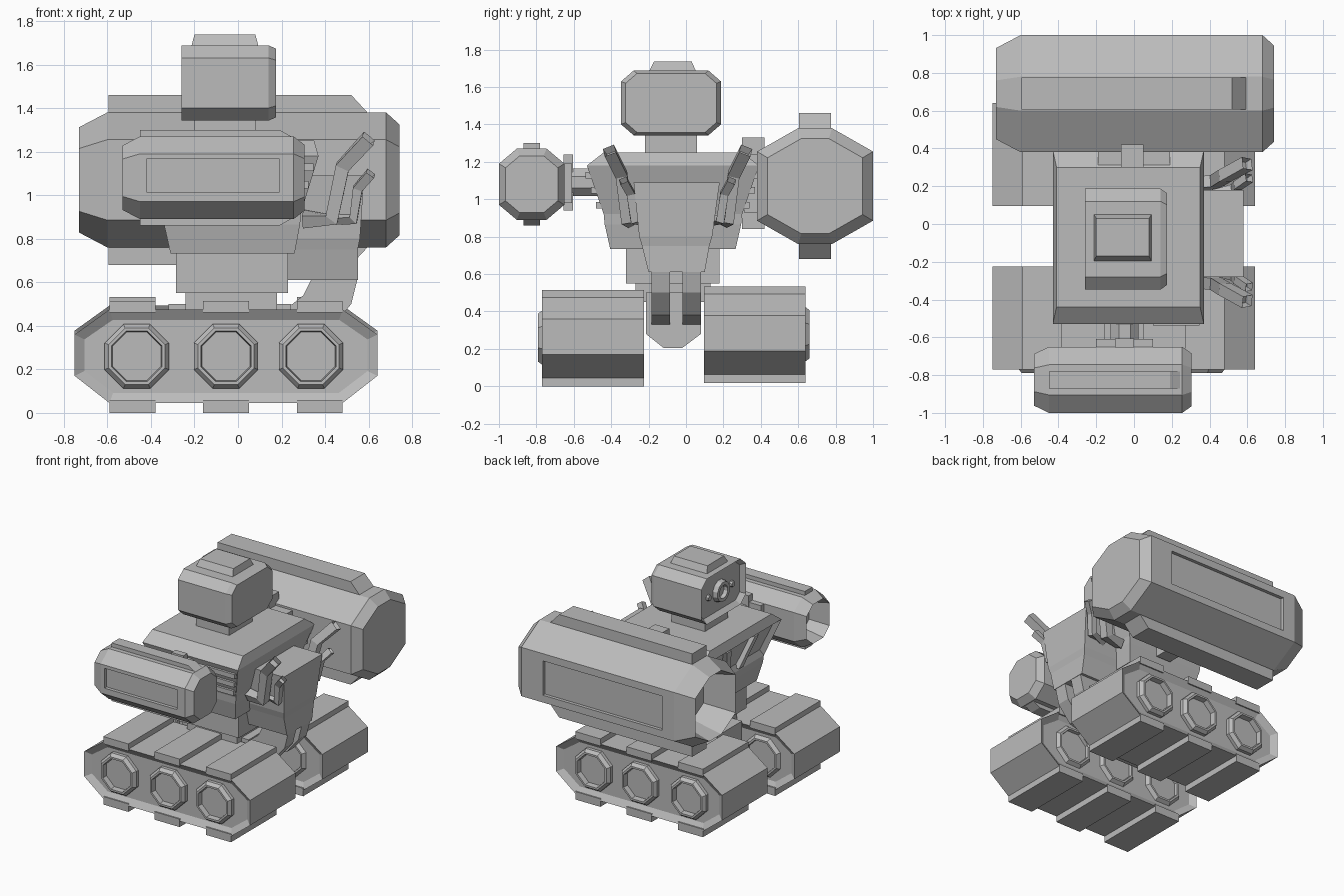
import bpy, bmesh, math
from mathutils import Vector

cube = bpy.data.objects.get("Cube")
if cube:
    bpy.data.objects.remove(cube, do_unlink=True)

grey = bpy.data.materials.new("plain_grey")
grey.use_nodes = True
tone = (0.5, 0.5, 0.5, 1)
grey.diffuse_color = tone
grey.node_tree.nodes["Principled BSDF"].inputs["Base Color"].default_value = tone


def loft(name, rings):
    """Skin rings of equal length and cap both ends."""
    bm = bmesh.new()
    rows = [[bm.verts.new(p) for p in r] for r in rings]
    n = len(rows[0])
    for a, b in zip(rows, rows[1:]):
        for i in range(n):
            j = (i + 1) % n
            bm.faces.new((a[i], a[j], b[j], b[i]))
    bm.faces.new(rows[0])
    bm.faces.new(rows[-1])
    bmesh.ops.recalc_face_normals(bm, faces=bm.faces)
    me = bpy.data.meshes.new(name)
    bm.to_mesh(me)
    bm.free()
    me.materials.append(grey)
    ob = bpy.data.objects.new(name, me)
    bpy.context.collection.objects.link(ob)
    return ob


def rect(x0, x1, y0, y1, z):
    return [(x0, y0, z), (x1, y0, z), (x1, y1, z), (x0, y1, z)]


def stack(name, *levels):
    return loft(name, [rect(*v) for v in levels])


def box(name, x0, x1, y0, y1, z0, z1):
    return stack(name, (x0, x1, y0, y1, z0), (x0, x1, y0, y1, z1))


def octagon(x, y, z, ry, rz, fy, fz, s=1):
    pts = [(ry, fz), (fy, rz), (-fy, rz), (-ry, fz),
           (-ry, -fz), (-fy, -rz), (fy, -rz), (ry, -fz)]
    return [(x, y + s * a, z + s * b) for a, b in pts]


def lathe(name, profile, sides, axis, c):
    """Turn (radius, offset) pairs about the x or y axis."""
    rings = []
    for r, h in profile:
        ring = []
        for i in range(sides):
            t = math.tau * (i + 0.5) / sides
            u, v = r * math.cos(t), r * math.sin(t)
            ring.append((c[0] + h, c[1] + u, c[2] + v) if axis == "x"
                        else (c[0] + u, c[1] + h, c[2] + v))
        rings.append(ring)
    return loft(name, rings)


def recess(ob, direction, rim, depth):
    """Sink the largest face pointing in a direction."""
    d = Vector(direction).normalized()
    bm = bmesh.new()
    bm.from_mesh(ob.data)
    bm.normal_update()
    face = max((f for f in bm.faces if f.normal.dot(d) > 0.9), key=lambda f: f.calc_area())
    bmesh.ops.inset_individual(bm, faces=[face], thickness=rim, depth=-depth)
    bm.to_mesh(ob.data)
    bm.free()


def cut(ob, cutter):
    mod = ob.modifiers.new("cut", "BOOLEAN")
    mod.operation = "DIFFERENCE"
    mod.solver = "EXACT"
    mod.object = cutter
    bpy.context.view_layer.update()
    me = bpy.data.meshes.new_from_object(ob.evaluated_get(bpy.context.evaluated_depsgraph_get()))
    ob.modifiers.clear()
    ob.data = me
    bpy.data.objects.remove(cutter, do_unlink=True)


# Tracks with recessed sides, tread pads and wheels
def track(name, y0, y1, dz, outer):
    prof = [(-0.75, 0.17), (-0.59, 0.045), (0.48, 0.045), (0.64, 0.17),
            (0.64, 0.36), (0.48, 0.475), (-0.59, 0.475), (-0.75, 0.36)]
    body = loft(name, [[(x, y, z + dz) for x, z in prof] for y in (y0, y1)])
    for s in (-1, 1):
        recess(body, (0, s, 0), 0.05, 0.03)
    for x in (-0.59, -0.16, 0.27):
        box(name + "_top_pad", x, x + 0.21, y0, y1, 0.46 + dz, 0.515 + dz)
        box(name + "_bottom_pad", x, x + 0.21, y0, y1, dz, 0.06 + dz)
    w0, w1 = (y0 - 0.02, y1 - 0.005) if outer < 0 else (y0 + 0.005, y1 + 0.02)
    for x in (-0.465, -0.055, 0.335):
        lathe(name + "_wheel", [(0.12, w0 + 0.04), (0.125, w0), (0.14, w0), (0.16, w0 + 0.025),
                                (0.16, w1 - 0.025), (0.14, w1), (0.125, w1), (0.12, w1 - 0.04)],
              8, "y", (x, 0, 0.26 + dz))


track("right_track", -0.77, -0.225, 0, -1)
track("left_track", 0.095, 0.64, 0.018, 1)

# Hull between the tracks, and waist
loft("hull", [[(x, y, z) for y, z in ((-0.215, 0.28), (-0.12, 0.205), (-0.02, 0.205),
                                      (0.08, 0.28), (0.08, 0.5), (-0.215, 0.5))]
              for x in (-0.32, 0.24)])
box("turntable", -0.24, 0.18, -0.27, 0.13, 0.45, 0.56)
box("waist", -0.285, 0.23, -0.32, 0.18, 0.55, 0.74)

# Torso
MID = -0.07
torso = stack("torso", *[(x0, x1, MID - h, MID + h, z) for x0, x1, h, z in (
    (-0.31, 0.26, 0.335, 0.733), (-0.34, 0.285, 0.365, 0.866), (-0.345, 0.29, 0.37, 0.92),
    (-0.43, 0.37, 0.46, 1.18), (-0.41, 0.35, 0.37, 1.25))])
recess(torso, (-1, 0, -0.3), 0.05, 0.03)
for s in (-1, 1):
    loft("chest_bar", [[(x, MID + s * y, z) for x, y in ((x0, a), (x0, a + 0.05),
                                                        (x0 + 0.05, a + 0.05), (x0 + 0.05, a))]
                       for x0, a, z in ((-0.36, 0.05, 0.94), (-0.43, 0.14, 1.17))])
    for z in (0.95, 1.03, 1.11):
        y = MID + s * (0.37 + (z - 0.92) * 0.35)
        box("side_slat", 0.1, 0.29 + (z - 0.92) * 0.3, y - 0.03, y + 0.03, z, z + 0.035)

# Neck and head
box("neck", -0.2, 0.08, -0.22, 0.06, 1.24, 1.36)
head = loft("head", [octagon(x, -0.08, 1.515, 0.267, 0.173, 0.2, 0.115, s)
                     for x, s in ((-0.26, 1), (0.14, 1), (0.175, 0.91))])
recess(head, (-1, 0, 0), 0.03, 0.035)
lathe("main_eye", [(0.045, -0.23), (0.05, -0.26), (0.075, -0.26), (0.085, -0.22)],
      12, "x", (0, -0.08, 1.515))
for s in (-1, 1):
    lathe("small_eye", [(0.02, -0.245), (0.025, -0.22)], 8, "x", (0, -0.08 + s * 0.14, 1.515))
stack("head_cap", (-0.215, 0.095, -0.2, 0.055, 1.68), (-0.2, 0.08, -0.17, 0.03, 1.737))


# Arm cannons: octagonal barrel, open muzzle, fins and a sunken side panel
def cannon(name, y, z, dims, stations, fin, side, panel):
    ry, rz = dims[:2]
    body = loft(name, [octagon(x, y, z, *dims, s) for x, s in stations])
    x0, x1, w, h, slope = fin
    for s in (-1, 1):
        loft(name + "_fin", [[(a, y - w, b), (a, y + w, b)][::k] + [(c, y + w, d), (c, y - w, d)][::k]
                             for k, a, b, c, d in (
            (1, x0, z + s * rz * 0.9, x1 + slope, z + s * rz * 0.98),
            (1, x0, z + s * h, x1, z + s * h))])
    px0, px1, pz0, pz1 = panel
    face = y + side * ry
    cut(body, box("cutter", px0, px1, face - 0.025, face + 0.025, pz0, pz1))


cannon("small_cannon", -0.825, 1.08, (0.175, 0.19, 0.08, 0.11),
       [(-0.38, 0.6), (-0.53, 0.78), (-0.45, 1), (0.255, 1), (0.305, 0.8)],
       (-0.45, 0.19, 0.045, 0.22, 0.06), -1, (-0.42, 0.19, 1.015, 1.165))
cannon("large_cannon", 0.69, 1.07, (0.31, 0.31, 0.09, 0.185),
       [(-0.5, 0.6), (-0.73, 0.78), (-0.6, 1), (0.68, 1), (0.742, 0.82)],
       (-0.595, 0.52, 0.085, 0.39, 0.08), 1, (-0.5, 0.5, 0.94, 1.2))

# Shoulder shafts and collars
lathe("right_shaft", [(0.08, -0.68), (0.08, -0.42)], 8, "y", (-0.05, 0, 1.09))
box("right_collar_tall", -0.1, 0, -0.655, -0.605, 0.94, 1.24)
box("right_collar_wide", -0.2, 0.1, -0.65, -0.61, 0.98, 1.19)
lathe("left_shaft", [(0.13, 0.25), (0.13, 0.45)], 8, "y", (0, 0, 1.08))
box("left_collar_tall", -0.07, 0.05, 0.3, 0.42, 0.84, 1.33)
box("left_collar_wide", -0.19, 0.19, 0.31, 0.425, 0.93, 1.24)

# Back pack and its support struts
pack = stack("back_pack", (0.24, 0.55, -0.235, 0.125, 0.75), (0.26, 0.56, -0.25, 0.14, 0.8),
             (0.3, 0.58, -0.28, 0.18, 1.09))
stack("pack_base", (0.22, 0.55, -0.2, 0.1, 0.61), (0.22, 0.55, -0.235, 0.125, 0.75))
for y in (-0.185, -0.02):
    path = [((0.34, 0.62), (0.55, 0.62)), ((0.3, 0.54), (0.52, 0.5)),
            ((0.25, 0.5), (0.42, 0.38)), ((0.15, 0.46), (0.2, 0.32))]
    loft("pack_strut", [[(a[0], y, a[1]), (b[0], y, b[1]), (b[0], y + 0.1, b[1]), (a[0], y + 0.1, a[1])]
                        for a, b in path])


# Bent square exhaust pipes with hollow tips
def pipe(name, path, half):
    pts = [Vector(p) for p in path]
    rings = []
    for i, p in enumerate(pts):
        d = (pts[min(i + 1, len(pts) - 1)] - pts[max(i - 1, 0)]).normalized()
        a = d.cross(Vector((1, 0, -0.3))).normalized() * half
        b = d.cross(a).normalized() * half
        rings.append([p + a + b, p - a + b, p - a - b, p + a - b])
    ob = loft(name, rings)
    recess(ob, pts[-1] - pts[-2], half * 0.3, 0.04)


for s in (-1, 1):
    mid = -0.045
    pipe("large_pipe", [(0.3, mid + s * 0.25, 0.89), (0.43, mid + s * 0.27, 0.89),
                        (0.48, mid + s * 0.3, 1.13), (0.6, mid + s * 0.365, 1.26)], 0.032)
    pipe("small_pipe", [(0.4, mid + s * 0.19, 0.89), (0.53, mid + s * 0.23, 0.89),
                        (0.55, mid + s * 0.25, 1.03), (0.61, mid + s * 0.29, 1.1)], 0.022)
